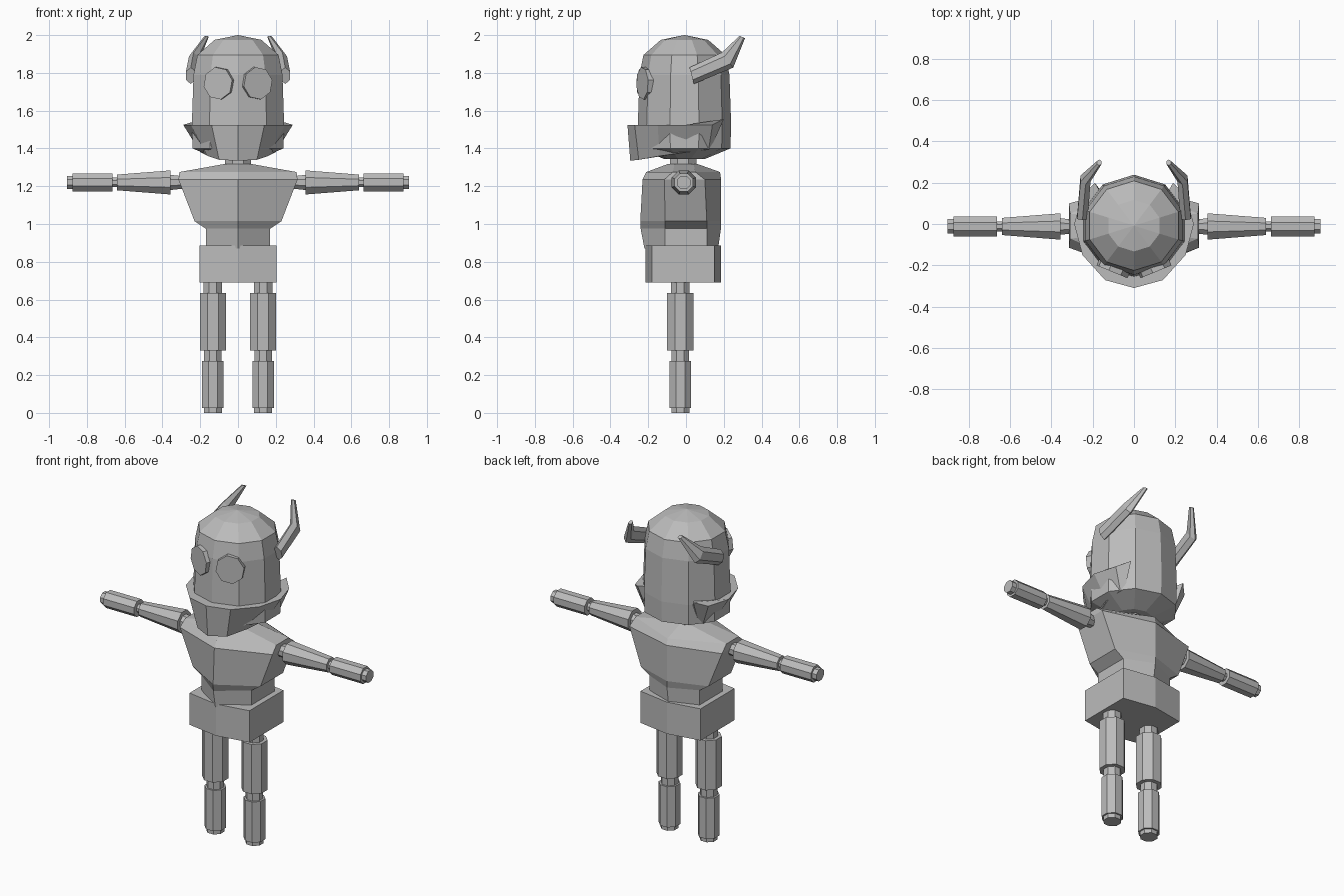
import bpy, math
from mathutils import Vector

if "Cube" in bpy.data.objects:
    bpy.data.objects.remove(bpy.data.objects["Cube"])

grey = bpy.data.materials.new("plain grey")
grey.diffuse_color = (0.5, 0.5, 0.5, 1)
grey.use_nodes = True
grey.node_tree.nodes["Principled BSDF"].inputs["Base Color"].default_value = grey.diffuse_color


def make(name, rings):
    """Loft equal-length rings into a closed solid."""
    n = len(rings[0])
    verts = [tuple(p) for r in rings for p in r]
    faces = [tuple(range(n))[::-1], tuple(range(len(verts) - n, len(verts)))]
    for k in range(len(rings) - 1):
        for i in range(n):
            j = (i + 1) % n
            faces.append((k*n + i, k*n + j, k*n + n + j, k*n + n + i))
    me = bpy.data.meshes.new(name)
    me.from_pydata(verts, [], faces)
    me.materials.append(grey)
    ob = bpy.data.objects.new(name, me)
    bpy.context.collection.objects.link(ob)
    # consistent outward normals
    import bmesh
    bm = bmesh.new()
    bm.from_mesh(me)
    bmesh.ops.remove_doubles(bm, verts=bm.verts, dist=0.0005)
    bmesh.ops.recalc_face_normals(bm, faces=bm.faces)
    bm.to_mesh(me)
    bm.free()
    return ob


def ring(c, u, v, ru, rv, n=8, start=math.pi / 8):
    """Polygon around c in the plane of u and v."""
    c, u, v = Vector(c), Vector(u), Vector(v)
    return [c + u * ru * math.cos(start + 2*math.pi*i/n)
            + v * rv * math.sin(start + 2*math.pi*i/n) for i in range(n)]


def hexagon(z, w, front, corner_f, corner_b, back):
    return [(0, front, z), (w, corner_f, z), (w, corner_b, z),
            (0, back, z), (-w, corner_b, z), (-w, corner_f, z)]


X, Y, Z = (1, 0, 0), (0, 1, 0), (0, 0, 1)

# Head: ten-sided dome with a tapered base
make("head", [ring((0, -0.008, z), X, Y, r * 1.04, r, 10, -math.pi/2)
              for z, r in [(1.345, 0.11), (1.40, 0.243), (1.525, 0.247), (1.79, 0.238),
                           (1.895, 0.217), (1.975, 0.125), (2.0, 0.001)]])


# Jaw guard: flared bowl ending in two points behind the cheeks
def mirrored(half):
    return half + [(-x, y, z) for x, y, z in reversed(half) if x]


make("jaw_guard", [
    mirrored([(0, -0.295, 1.335), (0.10, -0.25, 1.34), (0.16, -0.14, 1.36),
              (0.20, 0.0, 1.38), (0.20, 0.12, 1.395), (0.18, 0.14, 1.42), (0.10, 0.08, 1.40)]),
    mirrored([(0, -0.31, 1.525), (0.14, -0.272, 1.525), (0.25, -0.15, 1.525),
              (0.29, 0.0, 1.525), (0.25, 0.14, 1.525), (0.19, 0.20, 1.555), (0.12, 0.08, 1.52)])])

# Neck
make("neck", [ring((0, -0.015, z), X, Y, 0.075, 0.075) for z in (1.29, 1.40)])

# Torso: six-sided, ridged front and back
make("torso", [hexagon(*r) for r in [
    (0.87, 0.17, -0.22, -0.11, 0.11, 0.17), (0.975, 0.17, -0.24, -0.11, 0.11, 0.185),
    (1.015, 0.23, -0.242, -0.11, 0.11, 0.186), (1.235, 0.315, -0.23, -0.115, 0.10, 0.186),
    (1.275, 0.31, -0.21, -0.07, 0.05, 0.18), (1.318, 0.07, -0.095, -0.06, 0.04, 0.06)]])

# Pelvis block
make("pelvis", [hexagon(z, 0.204, -0.215, -0.18, 0.15, 0.185) for z in (0.69, 0.885)])

for side, s in (("left", 1), ("right", -1)):
    # Eye plates
    out = Vector((s * 0.38, -0.92, 0)).normalized()
    u = Vector((-out.y, out.x, 0))
    c = Vector((s * 0.105, -0.228, 1.745))
    make(side + "_eye", [ring(c + out * d, u, Z, 0.083, 0.087, 8, 0.2)
                         for d in (-0.05, 0.004)])

    # Horns: flattened and bent upwards
    make(side + "_horn", [
        ring((s * x, y, z), X, Vector((0, -b, a)), rx, r, 6, math.pi / 6)
        for x, y, z, rx, r, a, b in [(0.25, 0.03, 1.785, 0.03, 0.046, 0.95, 0.25),
                                    (0.235, 0.22, 1.868, 0.028, 0.05, 0.8, 0.6),
                                    (0.168, 0.298, 1.99, 0.013, 0.016, 0.4, 0.9)]])

    # Arms: shoulder joint, upper arm, elbow, forearm, wrist
    for part, x0, x1, r0, r1 in [("shoulder", 0.28, 0.37, 0.034, 0.045),
                                 ("upper_arm", 0.357, 0.64, 0.069, 0.045),
                                 ("elbow", 0.63, 0.68, 0.027, 0.027),
                                 ("forearm", 0.665, 0.875, 0.052, 0.052),
                                 ("wrist", 0.87, 0.905, 0.038, 0.038)]:
        make(side + "_" + part, [ring((s * x, -0.012, 1.22), Y, Z, r, r)
                                 for x, r in ((x0, r0), (x1, r1))])

    # Legs: hip, thigh, knee, shin, foot
    for part, z0, z1, r in [("hip", 0.62, 0.70, 0.053), ("thigh", 0.33, 0.635, 0.075),
                            ("knee", 0.26, 0.34, 0.05), ("shin", 0.025, 0.275, 0.062),
                            ("foot", 0.0, 0.03, 0.052)]:
        make(side + "_" + part, [ring((s * 0.133, -0.03, z), X, Y, r, r)
                                 for z in (z0, z1)])
